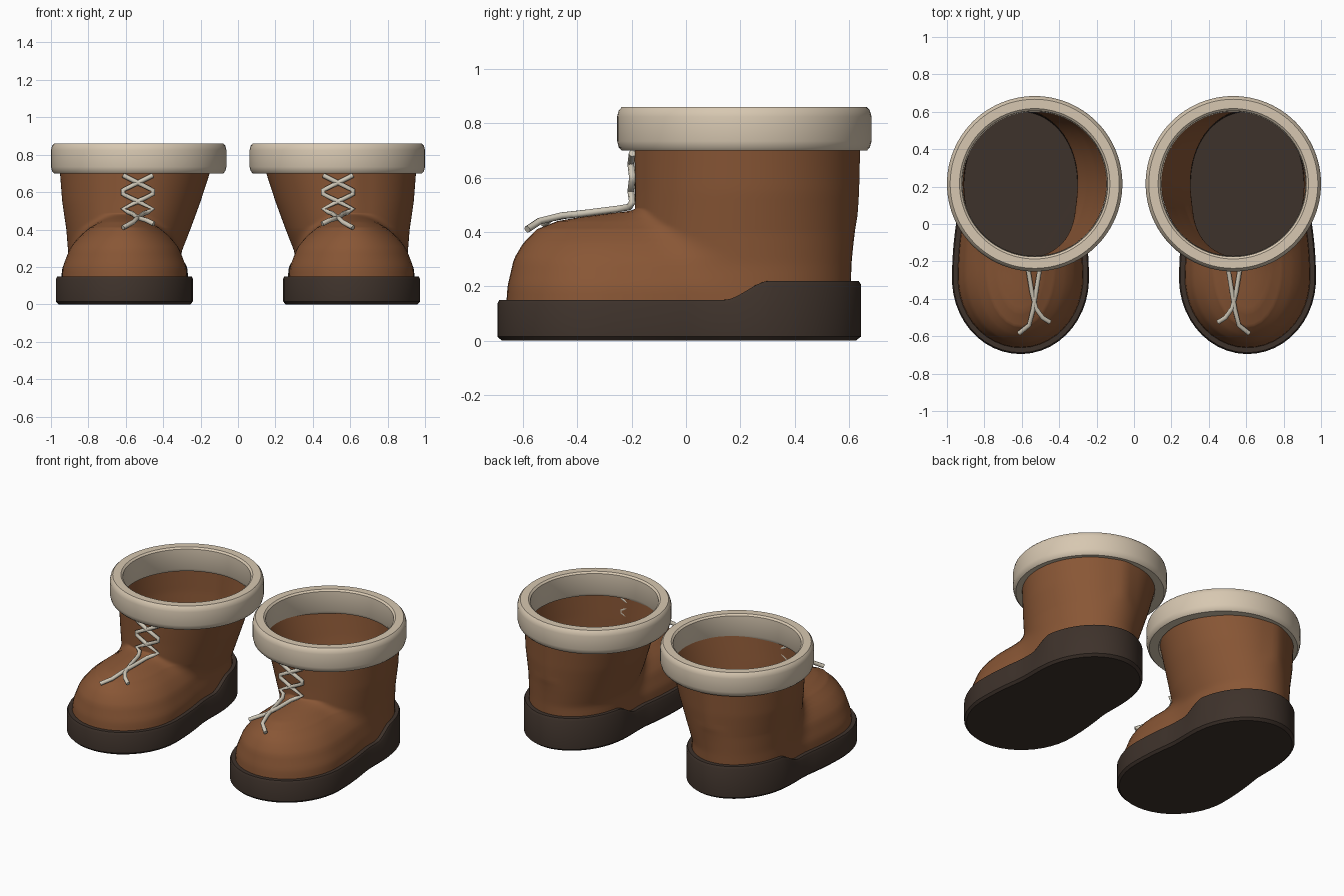
import bpy, math

if "Cube" in bpy.data.objects:
    bpy.data.objects.remove(bpy.data.objects["Cube"], do_unlink=True)


def material(name, rgb):
    m = bpy.data.materials.new(name)
    m.use_nodes = True
    m.diffuse_color = (*rgb, 1)
    bsdf = next(n for n in m.node_tree.nodes if n.type == "BSDF_PRINCIPLED")
    bsdf.inputs["Base Color"].default_value = (*rgb, 1)
    bsdf.inputs["Roughness"].default_value = 0.8
    return m


LEATHER = material("brown leather", (0.25, 0.094, 0.036))
RUBBER = material("dark rubber", (0.048, 0.032, 0.024))
FLEECE = material("cream fleece", (0.68, 0.575, 0.44))
CORD = material("pale cord", (0.62, 0.57, 0.47))

N = 96
CENTRE = (0.6, 0.1)

# Shaft by height: z, inner x, outer x, front y, back y
SHAFT = [(0.10, 0.300, 0.910, -0.14, 0.605), (0.28, 0.302, 0.908, -0.16, 0.608),
         (0.40, 0.255, 0.918, -0.18, 0.618), (0.55, 0.200, 0.940, -0.18, 0.630),
         (0.72, 0.145, 0.953, -0.185, 0.637)]
# Toe by height: z, half width, front y, length of the rounded front
TOE = [(0.10, 0.339, -0.665, 0.37), (0.20, 0.330, -0.658, 0.37), (0.30, 0.292, -0.635, 0.36),
       (0.36, 0.245, -0.60, 0.34), (0.41, 0.185, -0.55, 0.32), (0.44, 0.135, -0.475, 0.30),
       (0.455, 0.11, -0.39, 0.28), (0.47, 0.09, -0.27, 0.25), (0.485, 0.07, -0.12, 0.20)]
TOE_BACK = 0.5


def sample(table, z):
    if z <= table[0][0]:
        return table[0][1:]
    for a, b in zip(table, table[1:]):
        if z <= b[0]:
            t = (z - a[0]) / (b[0] - a[0])
            return [p + (q - p) * t for p, q in zip(a[1:], b[1:])]
    return table[-1][1:]


def field(x, y, z):
    """Rough distance to the blended shaft and toe outline at height z."""
    x0, x1, y0, y1 = sample(SHAFT, z)
    rx, ry = (x1 - x0) / 2, (y1 - y0) / 2
    shaft = (math.hypot((x - (x0 + x1) / 2) / rx, (y - (y0 + y1) / 2) / ry) - 1) * rx
    w, front, d = sample(TOE, z)
    dy = y - front - d
    length = d if dy < 0 else TOE_BACK - front - d
    toe = (math.hypot((x - 0.607) / w, dy / length) - 1) * w
    k = 0.06
    h = max(k - abs(shaft - toe), 0)
    return min(shaft, toe) - h * h / (4 * k)


def outline(z, offset=0.0):
    pts = []
    for i in range(N):
        a = 2 * math.pi * i / N
        c, s = math.cos(a), math.sin(a)
        lo, hi = 0.0, 1.5
        for _ in range(22):
            mid = (lo + hi) / 2
            if field(CENTRE[0] + mid * c, CENTRE[1] + mid * s, z) < offset:
                lo = mid
            else:
                hi = mid
        pts.append((CENTRE[0] + lo * c, CENTRE[1] + lo * s))
    return pts


def loft(name, rings, mat, caps=False, closed=False, angle=35):
    """Skin a stack of rings and mirror it to the other foot."""
    verts = [p for r in rings for p in r]
    m = len(rings)
    faces = []
    for j in range(m if closed else m - 1):
        a, b = j * N, (j + 1) % m * N
        for i in range(N):
            k = (i + 1) % N
            faces.append((a + i, a + k, b + k, b + i))
    if caps:
        faces.append(tuple(reversed(range(N))))
        faces.append(tuple(range((m - 1) * N, m * N)))
    mesh = bpy.data.meshes.new(name)
    mesh.from_pydata(verts, [], faces)
    mesh.materials.append(mat)
    ob = bpy.data.objects.new(name, mesh)
    bpy.context.collection.objects.link(ob)
    bpy.ops.object.select_all(action="DESELECT")
    ob.select_set(True)
    bpy.context.view_layer.objects.active = ob
    bpy.ops.object.shade_smooth_by_angle(angle=math.radians(angle))
    ob.modifiers.new("other foot", "MIRROR").use_axis[0] = True


# Leather uppers, with closer rings over the flat top of the toe
heights = [0.13 + 0.02 * i for i in range(14)]
heights += [0.405 + 0.005 * i for i in range(20)]
heights += [0.52 + 0.02 * i for i in range(11)]
loft("boot_uppers", [[(x, y, z) for x, y in outline(z)] for z in heights], LEATHER, angle=70)


# Soles, stepping up around the heel
def sole_top(y):
    t = min(max((y - 0.14) / 0.17, 0), 1)
    return 0.15 + 0.07 * t * t * (3 - 2 * t)


rim = {o: outline(0.12, o) for o in (0.015, 0.022, 0.029, 0.0, -0.004)}
sole = [[(x, y, 0.0) for x, y in rim[0.015]],
        [(x, y, 0.015) for x, y in rim[0.029]],
        [(x, y, sole_top(y) - 0.015) for x, y in rim[0.029]],
        [(x, y, sole_top(y)) for x, y in rim[0.022]],
        [(x, y, sole_top(y)) for x, y in rim[0.0]],
        [(x, y, 0.15) for x, y in rim[-0.004]]]
loft("soles", sole, RUBBER, caps=True)

# Fleece cuffs
profile = [(0.395, 0.70), (0.452, 0.70), (0.463, 0.712), (0.469, 0.735), (0.469, 0.825),
           (0.463, 0.848), (0.452, 0.86), (0.402, 0.86), (0.39, 0.85), (0.385, 0.72)]
turn = [2 * math.pi * i / N for i in range(N)]
loft("cuffs", [[(0.531 + r * math.cos(a), 0.215 + r * math.sin(a), z) for a in turn]
               for r, z in profile], FLEECE, closed=True)

# Laces: strands crossing up the shaft, then running loose over the toe
strands = []
for side in (-1, 1):
    a, b = 0.535 - side * 0.08, 0.535 + side * 0.08
    strands.append([(a, -0.198, 0.69), (0.535, -0.203, 0.65), (b, -0.198, 0.61),
                    (b, -0.198, 0.59), (0.535, -0.203, 0.55), (a, -0.198, 0.51),
                    (a + side * 0.03, -0.21, 0.492), (0.535 - side * 0.03, -0.25, 0.485),
                    (0.535 - side * 0.012, -0.36, 0.471)])
strands[0] += [(0.525, -0.45, 0.46), (0.49, -0.50, 0.45), (0.45, -0.525, 0.43)]
strands[1] += [(0.54, -0.46, 0.46), (0.56, -0.54, 0.44), (0.615, -0.585, 0.41)]

for label, s in (("left", 1), ("right", -1)):
    curve = bpy.data.curves.new(label + "_laces", "CURVE")
    curve.dimensions = "3D"
    curve.bevel_depth = 0.013
    curve.bevel_resolution = 2
    curve.use_fill_caps = True
    for path in strands:
        sp = curve.splines.new("POLY")
        sp.points.add(len(path) - 1)
        for p, (x, y, z) in zip(sp.points, path):
            p.co = (s * x, y, z, 1)
    curve.materials.append(CORD)
    bpy.context.collection.objects.link(bpy.data.objects.new(label + "_laces", curve))
